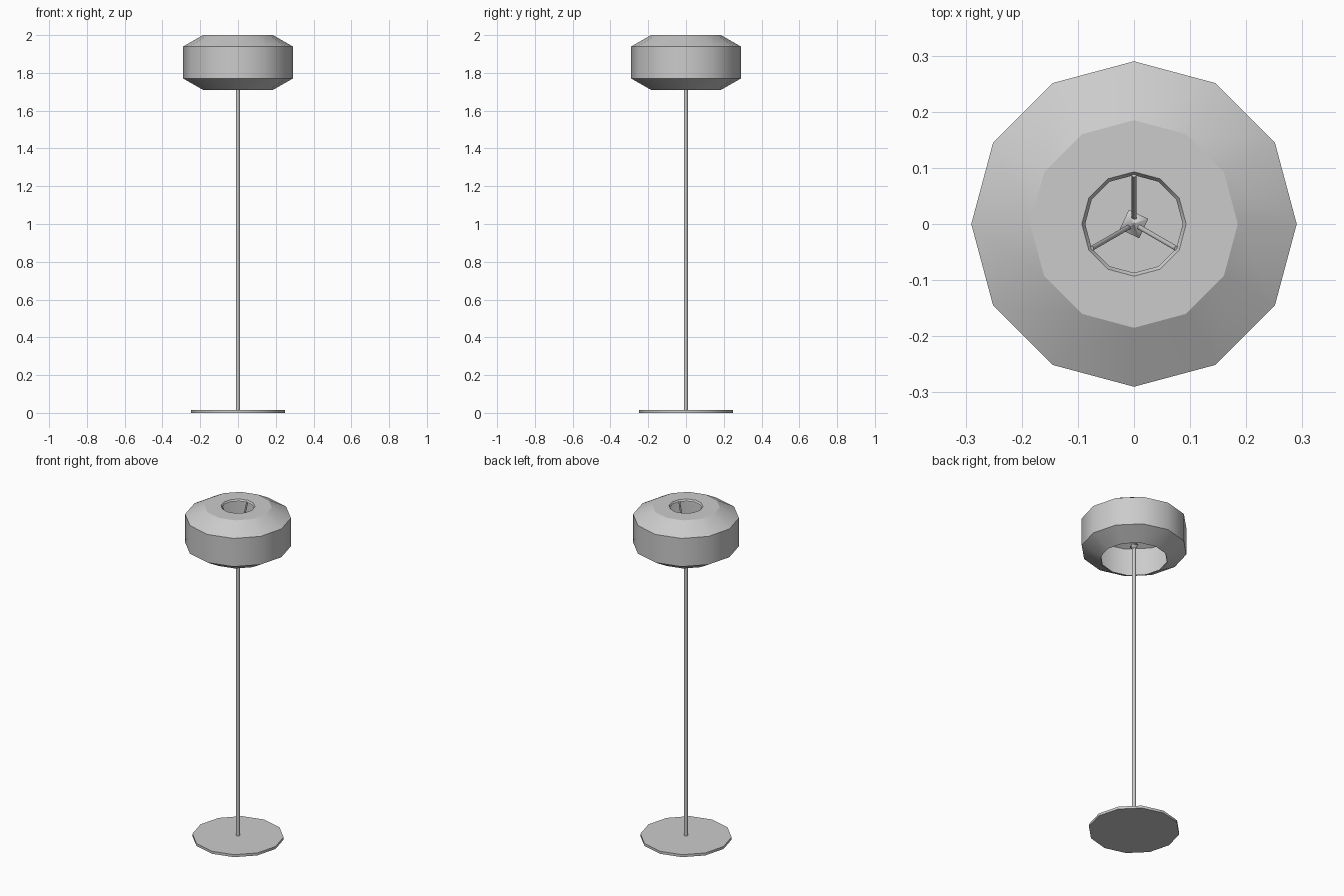
import bpy, bmesh, math
from mathutils import Vector

cube = bpy.data.objects.get("Cube")
if cube:
    bpy.data.objects.remove(cube)

grey = bpy.data.materials.new("plain_grey")
grey.use_nodes = True
colour = (0.6, 0.6, 0.6, 1)
grey.diffuse_color = colour
grey.node_tree.nodes["Principled BSDF"].inputs["Base Color"].default_value = colour


def finish(name, bm):
    """Smooth around the axis, crisp on every level ring."""
    bmesh.ops.recalc_face_normals(bm, faces=bm.faces)
    for f in bm.faces:
        f.smooth = True
    for e in bm.edges:
        a, b = e.verts
        e.smooth = abs(a.co.z - b.co.z) > 0.0005
    mesh = bpy.data.meshes.new(name)
    bm.to_mesh(mesh)
    bm.free()
    mesh.materials.append(grey)
    obj = bpy.data.objects.new(name, mesh)
    bpy.context.collection.objects.link(obj)
    return obj


def lathe(name, profile, sides=12, closed=False):
    """Turn (radius, height) points about z; open profiles get end caps."""
    bm = bmesh.new()
    rings = []
    for r, z in profile:
        angles = [math.tau * i / sides for i in range(sides)]
        rings.append([bm.verts.new((r * math.cos(a), r * math.sin(a), z)) for a in angles])
    pairs = list(zip(rings, rings[1:]))
    if closed:
        pairs.append((rings[-1], rings[0]))
    else:
        bm.faces.new(rings[0])
        bm.faces.new(rings[-1])
    for low, high in pairs:
        for i in range(sides):
            j = (i + 1) % sides
            bm.faces.new((low[i], low[j], high[j], high[i]))
    return finish(name, bm)


# Floor disc and pole
lathe("base", [(0.25, 0), (0.25, 0.015)])
lathe("pole", [(0.011, 0.01), (0.011, 1.8)], sides=8)

# Hollow shade: outer skin from the bottom rim up, then inner skin back down
outer = [(0.185, 1.71), (0.29, 1.77), (0.29, 1.94), (0.185, 2.0), (0.093, 2.0)]
inner = [(0.087, 1.99), (0.183, 1.994), (0.285, 1.937), (0.285, 1.773), (0.182, 1.714)]
lathe("shade", outer + inner, closed=True)

# Faceted knob on top of the pole
knob = lathe("knob", [(0.011, 1.775), (0.027, 1.795), (0.002, 1.82)], sides=4)
knob.rotation_euler.z = math.radians(20)

# Three rods rising from the pole to the upper opening
for i in range(3):
    angle = math.radians(90 + 120 * i)
    out = Vector((math.cos(angle), math.sin(angle), 0))
    start = out * 0.005 + Vector((0, 0, 1.79))
    end = out * 0.088 + Vector((0, 0, 1.992))
    span = end - start
    bm = bmesh.new()
    bmesh.ops.create_cone(bm, cap_ends=True, segments=6, radius1=0.005,
                          radius2=0.005, depth=span.length)
    rod = finish("support_rod_%d" % (i + 1), bm)
    rod.location = (start + end) / 2
    rod.rotation_euler = span.to_track_quat("Z", "Y").to_euler()
